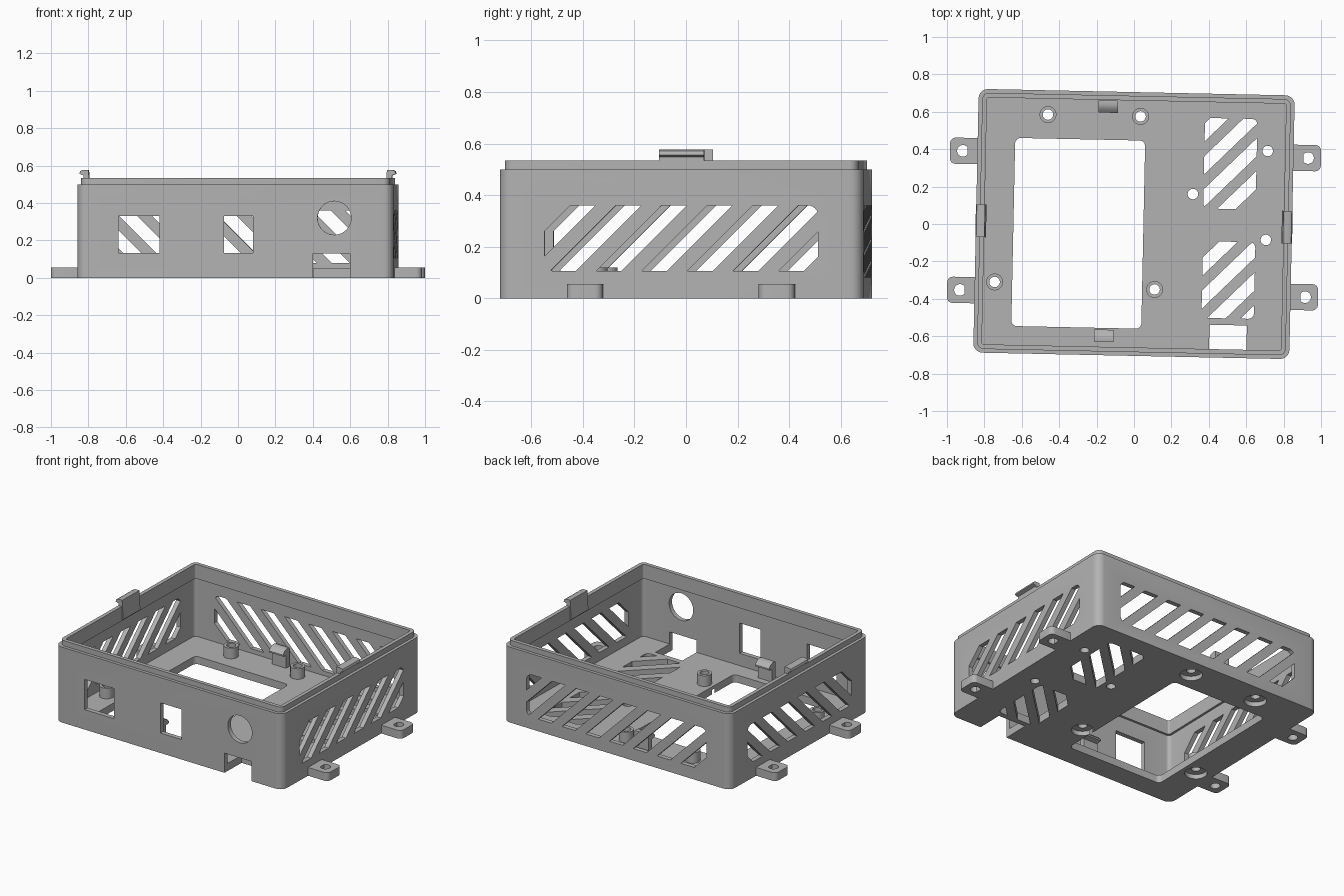
import bpy, bmesh, math
from mathutils import Matrix, Vector

if "Cube" in bpy.data.objects:
    bpy.data.objects.remove(bpy.data.objects["Cube"], do_unlink=True)

grey = bpy.data.materials.new("plain_grey")
grey.use_nodes = True
grey.diffuse_color = (0.45, 0.45, 0.45, 1)
grey.node_tree.nodes["Principled BSDF"].inputs["Base Color"].default_value = (0.45, 0.45, 0.45, 1)

TURN = Matrix.Rotation(math.radians(-1.2), 4, 'Z')   # the whole case sits slightly turned
HX, HY = 0.845, 0.705                                # half width and depth of the case
WALL, FLOOR = 0.03, 0.05
parts = []


def local(x, y):
    """Position in the case's own frame, before the turn."""
    p = TURN.inverted() @ Vector((x, y, 0))
    return p.x, p.y


def rounded(cx, cy, hx, hy, r=0.0, n=6):
    """Outline of a rectangle with rounded corners."""
    if r <= 0:
        return [(cx - hx, cy - hy), (cx + hx, cy - hy), (cx + hx, cy + hy), (cx - hx, cy + hy)]
    pts = []
    for k, (sx, sy) in enumerate([(1, 1), (-1, 1), (-1, -1), (1, -1)]):
        for i in range(n + 1):
            a = math.pi / 2 * (k + i / n)
            pts.append((cx + sx * (hx - r) + r * math.cos(a), cy + sy * (hy - r) + r * math.sin(a)))
    return pts


def circle(cx, cy, r, n=32):
    return [(cx + r * math.cos(2 * math.pi * i / n), cy + r * math.sin(2 * math.pi * i / n)) for i in range(n)]


def prism(name, outline, lo, hi, axis='Z'):
    """Extrude an outline along an axis from lo to hi."""
    place = {'Z': lambda u, v, w: (u, v, w),
             'X': lambda u, v, w: (w, u, v),
             'Y': lambda u, v, w: (u, w, v)}[axis]
    bm = bmesh.new()
    ends = [[bm.verts.new(place(u, v, w)) for u, v in outline] for w in (lo, hi)]
    bm.faces.new(ends[0])
    bm.faces.new(ends[1])
    for i in range(len(outline)):
        j = (i + 1) % len(outline)
        bm.faces.new((ends[0][i], ends[0][j], ends[1][j], ends[1][i]))
    bmesh.ops.recalc_face_normals(bm, faces=bm.faces)
    mesh = bpy.data.meshes.new(name)
    bm.to_mesh(mesh)
    bm.free()
    mesh.materials.append(grey)
    obj = bpy.data.objects.new(name, mesh)
    bpy.context.scene.collection.objects.link(obj)
    return obj


def part(*args):
    obj = prism(*args)
    parts.append(obj)
    return obj


def cut(obj, *shape):
    """Cut a prism out of a part and discard the cutter."""
    cutter = prism("cutter", *shape)
    cutter.hide_render = True
    mod = obj.modifiers.new("cut", 'BOOLEAN')
    mod.operation, mod.solver, mod.object = 'DIFFERENCE', 'EXACT', cutter
    bpy.context.view_layer.objects.active = obj
    bpy.ops.object.modifier_apply(modifier=mod.name)
    bpy.data.objects.remove(cutter, do_unlink=True)


def vent(obj, region, slant, phase, lo, hi, axis, pitch=0.177, half=0.049):
    """Cut diagonal slots that are trimmed to a rounded region."""
    normal = Vector((-slant, 1, 0))
    for k in range(-14, 15):
        mid = phase + k * pitch
        bm = bmesh.new()
        bm.faces.new([bm.verts.new((u, v, 0)) for u, v in region])
        for side in (-1, 1):
            bmesh.ops.bisect_plane(bm, geom=bm.verts[:] + bm.edges[:] + bm.faces[:],
                                   plane_co=(0, mid + side * half, 0), plane_no=normal * side,
                                   clear_outer=True)
        slots = [[(v.co.x, v.co.y) for v in f.verts] for f in bm.faces if f.calc_area() > 0.0003]
        bm.free()
        for s in slots:
            cut(obj, s, lo, hi, axis)


# Shell: hollow rounded box with a floor
shell = part("case_shell", rounded(0, 0, HX, HY, 0.05), 0, 0.5)
cut(shell, rounded(0, 0, HX - WALL, HY - WALL, 0.025), FLOOR, 0.7)

# Large floor opening
cut(shell, rounded(-0.297, -0.056, 0.3475, 0.503, 0.03), -0.1, 0.1)

# Front ports: two rectangular, one round, one notch running into the floor
for x, hw in ((-0.515, 0.11), (0.017, 0.078)):
    cut(shell, rounded(x, 0.232, hw, 0.1), -0.8, -0.6, 'Y')
cut(shell, circle(0.53, 0.32, 0.09), -0.8, -0.6, 'Y')
cut(shell, rounded(0.515, 0.03, 0.1, 0.1), -0.8, -0.53, 'Y')

# Slotted vents in both sides, the back and the floor
vent(shell, rounded(0, 0.2325, 0.53, 0.1275, 0.04), 1, 0.034, -0.9, 0.9, 'X')
vent(shell, rounded(0, 0.22, 0.67, 0.14, 0.04), -1, 0.615, 0.6, 0.8, 'Y')
vent(shell, rounded(0.508, 0.333, 0.14, 0.242, 0.03), 1, -0.578, -0.1, 0.1, 'Z')
vent(shell, rounded(0.511, -0.289, 0.14, 0.205, 0.03), 1, -0.591, -0.1, 0.1, 'Z')

# Small floor holes
for p in ((0.715, 0.39), (0.315, 0.16), (0.705, -0.085)):
    cut(shell, circle(*local(*p), 0.028), -0.1, 0.1)

# Board standoffs with through holes and recesses underneath
for i, p in enumerate(((-0.46, 0.585), (0.035, 0.575), (-0.745, -0.31), (0.11, -0.35))):
    c = local(*p)
    post = part(f"standoff_{i + 1}", circle(*c, 0.045), 0.04, 0.12)
    cut(post, circle(*c, 0.028), 0, 0.2)
    cut(shell, circle(*c, 0.028), -0.1, 0.1)
    cut(shell, circle(*c, 0.068), -0.1, 0.03)

# Raised lip inside the wall
lip = part("rim_lip", rounded(0, 0, HX - 0.02, HY - 0.02, 0.035), 0.44, 0.535)
cut(lip, rounded(0, 0, HX - 0.045, HY - 0.045, 0.012), 0.4, 0.6)

# Mounting tabs and lid hooks on both sides
hook = [(0.79, 0.45), (0.825, 0.45), (0.825, 0.548), (0.847, 0.556), (0.842, 0.57), (0.83, 0.576), (0.798, 0.576)]
for side, sx in (("right", -1), ("left", 1)):
    for end, sy in (("front", -1), ("back", 1)):
        tab = part(f"mounting_tab_{end}_{side}",
                   rounded(sx * 0.907, sy * 0.372, 0.085, 0.07, 0.03), 0, 0.055)
        cut(tab, circle(sx * 0.923, sy * 0.372, 0.031), -0.1, 0.1)
        # square off the inner end against the wall
        part(f"tab_root_{end}_{side}", rounded(sx * 0.862, sy * 0.372, 0.036, 0.07), 0, 0.055)
    part(f"lid_hook_{side}", [(sx * x, z) for x, z in hook], -0.0875, 0.0875, 'X')
    # the hook profile lies across the case, so extrude it along the depth
    old = parts.pop()
    bpy.data.objects.remove(old, do_unlink=True)
    part(f"lid_hook_{side}", [(sx * x, z) for x, z in hook], -0.0875, 0.0875, 'Y')

# Board clips: upright leg with a rounded hook facing the opening
clip = [(0.0, 0.04), (0.0, 0.175), (-0.022, 0.178), (-0.045, 0.17), (-0.065, 0.15),
        (-0.065, 0.14), (-0.032, 0.132), (-0.032, 0.04)]
for name, x, y, s in (("back", -0.1375, 0.66, 1), ("front", -0.1625, -0.63, -1)):
    cx, cy = local(x, y)
    part(f"board_clip_{name}", [(cy + s * v, z) for v, z in clip], cx - 0.052, cx + 0.052, 'X')

# Turn the case and smooth the rounded faces
bpy.ops.object.select_all(action='DESELECT')
for obj in parts:
    obj.data.transform(TURN)
    obj.select_set(True)
bpy.context.view_layer.objects.active = shell
bpy.ops.object.shade_smooth_by_angle(angle=math.radians(30))
